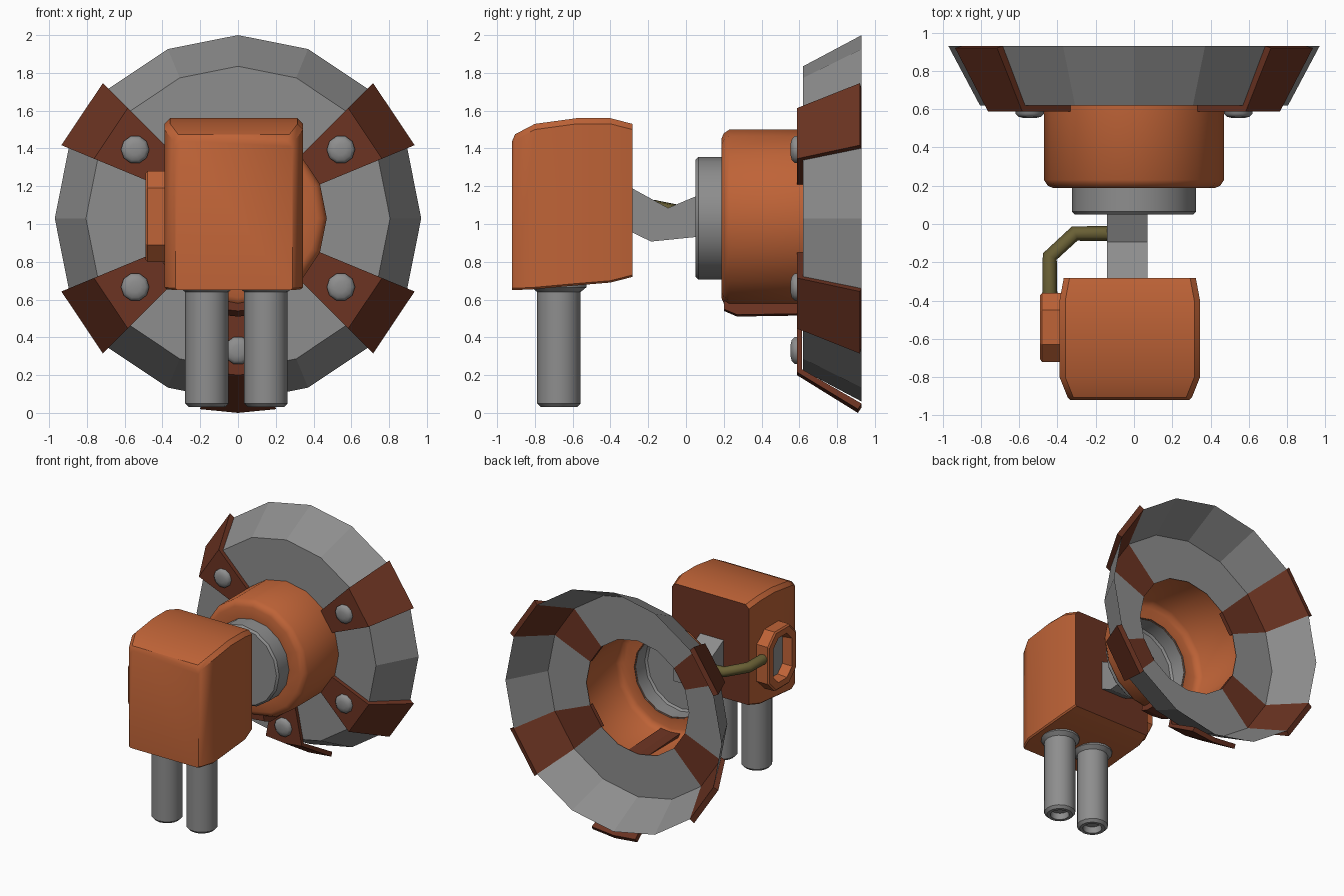
import bpy, bmesh, math
from math import cos, sin, radians

if "Cube" in bpy.data.objects:
    bpy.data.objects.remove(bpy.data.objects["Cube"])


def material(name, rgb):
    m = bpy.data.materials.new(name)
    m.diffuse_color = (*rgb, 1)
    m.use_nodes = True
    m.node_tree.nodes["Principled BSDF"].inputs["Base Color"].default_value = m.diffuse_color
    return m


ORANGE = material("orange paint", (0.52, 0.125, 0.038))
BROWN = material("dark rust", (0.15, 0.034, 0.016))
GREY = material("grey metal", (0.27, 0.27, 0.27))
OLIVE = material("olive cable", (0.14, 0.115, 0.035))

CZ = 1.03          # height of the dish axis
STEP = 22.5        # dish is 16 sided


def loft(name, rings, mats, caps=(True, True), closed=False, smooth=None, rule=None, drop=None):
    """Skin a list of equal point rings; rule picks a material, drop removes faces."""
    bm = bmesh.new()
    vs = [[bm.verts.new(p) for p in ring] for ring in rings]
    n = len(vs[0])
    for a, b in zip(vs, vs[1:]):
        for i in range(n):
            j = (i + 1) % n
            bm.faces.new((a[i], a[j], b[j], b[i]))
    if caps[0]:
        bm.faces.new(vs[0][::-1])
    if caps[1]:
        bm.faces.new(vs[-1])
    bmesh.ops.recalc_face_normals(bm, faces=bm.faces[:])
    if drop:
        gone = [f for f in bm.faces if drop(f)]
        bmesh.ops.delete(bm, geom=gone, context='FACES')
    if rule:
        for f in bm.faces:
            f.material_index = rule(f)
    me = bpy.data.meshes.new(name)
    bm.to_mesh(me)
    bm.free()
    for m in mats:
        me.materials.append(m)
    if smooth:
        me.shade_smooth()
        me.set_sharp_from_angle(angle=radians(smooth))
    ob = bpy.data.objects.new(name, me)
    bpy.context.collection.objects.link(ob)
    return ob


def lathe_y(name, profile, mat, cx=0, cz=CZ, n=16, **kw):
    rings = [[(cx + r * cos(math.tau * i / n), y, cz + r * sin(math.tau * i / n))
              for i in range(n)] for y, r in profile]
    return loft(name, rings, [mat], **kw)


def lathe_z(name, profile, mat, cx, cy, n=16, **kw):
    rings = [[(cx + r * cos(math.tau * i / n), cy + r * sin(math.tau * i / n), z)
              for i in range(n)] for z, r in profile]
    return loft(name, rings, [mat], **kw)


# Brackets: thick sectors of the dish at four facets, plus one at the bottom
DIAGONALS = (33.75, 146.25, 213.75, 326.25)


def in_bracket(f):
    c = f.calc_center_median()
    a = math.degrees(math.atan2(c.z - CZ, c.x)) % 360
    return any(abs(a - d) < 5 for d in DIAGONALS)


def sector(name, profile, angles):
    rings = [[(r * cos(radians(a)), y, CZ + r * sin(radians(a))) for y, r in profile]
             for a in angles]
    return loft(name, rings, [BROWN])


def bolt(name, angle, dist):
    a = radians(angle)
    lathe_y(name, [(0.60, 0.075), (0.575, 0.075), (0.56, 0.058), (0.553, 0.03)], GREY,
            dist * cos(a), CZ + dist * sin(a), n=10, smooth=50)


# Dish
lathe_y("dish", [(0.62, 0.46), (0.62, 0.805), (0.93, 0.97)], GREY,
        caps=(False, False), drop=in_bracket)
bracket = [(0.62, 0.46), (0.587, 0.46), (0.587, 0.825), (0.92, 1.012), (0.93, 0.97), (0.62, 0.805)]
for k, d in enumerate(DIAGONALS):
    sector(f"dish_bracket_{k + 1}", bracket, (d - STEP / 2, d + STEP / 2))
    bolt(f"bracket_bolt_{k + 1}", d, 0.655)

# Bottom bracket carries on forward as a strap under the housing
low = [(0.615, 0.46), (0.2, 0.44), (0.2, 0.49), (0.27, 0.52), (0.587, 0.515),
       (0.587, 0.83), (0.91, 1.03), (0.93, 1.0), (0.615, 0.815)]
sector("bottom_bracket", low, (270 - STEP / 2, 270, 270 + STEP / 2))
bolt("bottom_bolt", 270, 0.70)

# Round housing and hub, both open at the back
lathe_y("housing", [(0.19, 0.32), (0.187, 0.42), (0.2, 0.45), (0.23, 0.47), (0.62, 0.47)],
        ORANGE, caps=(False, False), smooth=40)
lathe_y("hub", [(0.05, 0.31), (0.065, 0.325), (0.2, 0.325)], GREY,
        caps=(True, False), smooth=35)

# Bent square neck between hub and head: (y bottom, z bottom, y top, z top)
neck = [(-0.30, 0.963, -0.30, 1.197), (-0.185, 0.907, -0.095, 1.085), (0.06, 0.932, 0.06, 1.15)]
loft("neck", [[(-0.14, yb, zb), (0.07, yb, zb), (0.07, yt, zt), (-0.14, yt, zt)]
              for yb, zb, yt, zt in neck], [GREY])

# Head: chamfered sections from front to back (y, half width, bottom, top)
sections = [(-0.92, 0.31, 0.65, 1.44), (-0.905, 0.325, 0.65, 1.475), (-0.80, 0.367, 0.655, 1.53),
            (-0.58, 0.367, 0.675, 1.56), (-0.40, 0.367, 0.69, 1.56), (-0.283, 0.345, 0.72, 1.53)]


def head_ring(y, w, b, t, c=0.03, x=-0.022):
    return [(x - w, y, b + 0.01), (x - w + 0.01, y, b), (x + w - 0.01, y, b), (x + w, y, b + 0.01),
            (x + w, y, t - c), (x + w - c, y, t), (x - w + c, y, t), (x - w, y, t - c)]


loft("head", [head_ring(*s) for s in sections], [ORANGE, BROWN], smooth=35,
     rule=lambda f: 1 if f.normal.y > 0.95 else 0)


# Side port on the left of the head, a raised frame round a recessed panel
def port_ring(x, inset):
    hy, hz, c = 0.18 - inset, 0.24 - inset, 0.09 - inset * 0.4
    pts = [(hy, hz - c), (hy - c, hz), (c - hy, hz), (-hy, hz - c),
           (-hy, c - hz), (c - hy, -hz), (hy - c, -hz), (hy, c - hz)]
    return [(x, -0.54 + y, 1.04 + z) for y, z in pts]


loft("side_port", [port_ring(x, i) for x, i in
                   ((-0.37, 0), (-0.48, 0), (-0.49, 0.012), (-0.49, 0.06), (-0.41, 0.07))],
     [ORANGE, GREY],
     rule=lambda f: 1 if abs(f.normal.x) > 0.95 and abs(f.calc_center_median().x + 0.41) < 0.005 else 0)

# Cable from the neck to the side port
cu = bpy.data.curves.new("cable", 'CURVE')
cu.dimensions = '3D'
cu.bevel_depth = 0.04
cu.bevel_resolution = 1
cu.use_fill_caps = True
path = [(-0.10, -0.05, 1.05), (-0.31, -0.05, 1.065), (-0.44, -0.17, 1.09), (-0.44, -0.39, 1.085)]
sp = cu.splines.new('POLY')
sp.points.add(len(path) - 1)
for p, q in zip(sp.points, path):
    p.co = (*q, 1)
cu.materials.append(OLIVE)
bpy.context.collection.objects.link(bpy.data.objects.new("cable", cu))

# Two hollow-ended barrels with collars under the head
for side, x in (("left", -0.165), ("right", 0.148)):
    lathe_z(f"{side}_barrel", [(0.70, 0.115), (0.05, 0.115), (0.03, 0.095), (0.03, 0.07), (0.08, 0.065)],
            GREY, x, -0.673, smooth=35)
    lathe_z(f"{side}_collar", [(0.71, 0.15), (0.665, 0.146), (0.64, 0.115)],
            GREY, x, -0.673, smooth=35)
